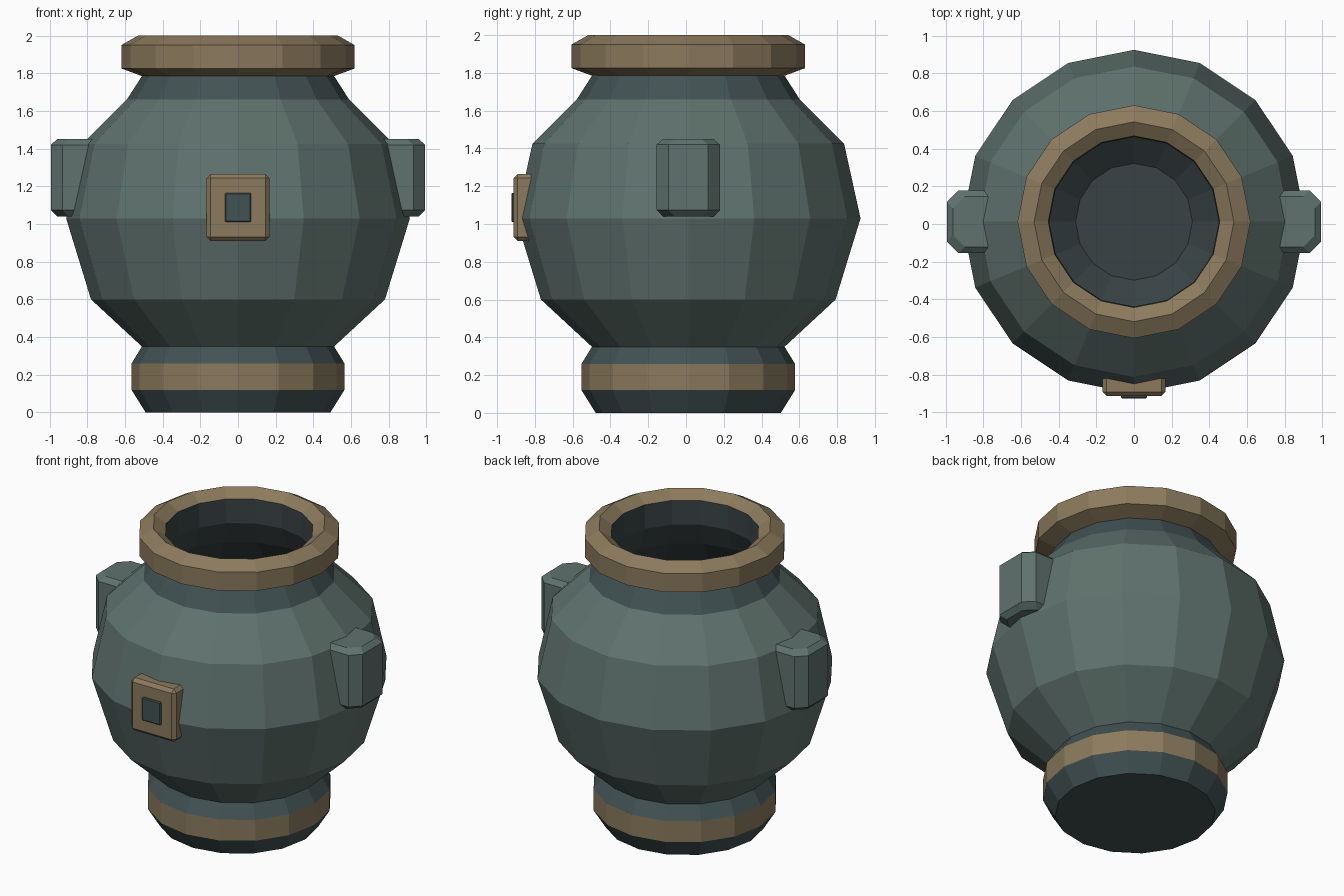
import bpy, bmesh, math

if "Cube" in bpy.data.objects:
    bpy.data.objects.remove(bpy.data.objects["Cube"])

CY = 0.012   # the pot axis sits slightly behind centre
SIDES = 16


def material(name, rgb):
    m = bpy.data.materials.new(name)
    m.diffuse_color = (*rgb, 1)
    m.use_nodes = True
    m.node_tree.nodes["Principled BSDF"].inputs["Base Color"].default_value = m.diffuse_color
    return m


GREEN = material("grey_green", (0.115, 0.17, 0.155))
SLATE = material("slate", (0.055, 0.085, 0.088))
TAN = material("tan", (0.26, 0.195, 0.11))
DARK = material("dark_inside", (0.04, 0.055, 0.058))


def finish(bm, name, mat):
    mesh = bpy.data.meshes.new(name)
    bm.to_mesh(mesh)
    bm.free()
    mesh.materials.append(mat)
    ob = bpy.data.objects.new(name, mesh)
    bpy.context.collection.objects.link(ob)
    return ob


def loft(bm, rings):
    """Join rings of points (counter-clockwise seen from above) with quads."""
    vr = [[bm.verts.new(p) for p in ring] for ring in rings]
    n = len(vr[0])
    for a, b in zip(vr, vr[1:]):
        for i in range(n):
            j = (i + 1) % n
            bm.faces.new((a[i], a[j], b[j], b[i]))
    return vr


def lathe(name, profile, mat, cap_start=False, cap_end=False):
    bm = bmesh.new()
    angles = [2 * math.pi * i / SIDES for i in range(SIDES)]
    vr = loft(bm, [[(r * math.cos(a), CY + r * math.sin(a), z) for a in angles]
                   for r, z in profile])
    if cap_start:
        bm.faces.new(vr[0][::-1])
    if cap_end:
        bm.faces.new(vr[-1])
    return finish(bm, name, mat)


def box(name, lo, hi, bevel, mat):
    bm = bmesh.new()
    bmesh.ops.create_cube(bm, size=1)
    for v in bm.verts:
        v.co = [(l + h) / 2 + c * (h - l) for l, h, c in zip(lo, hi, v.co)]
    bmesh.ops.bevel(bm, geom=bm.edges[:], offset=bevel, segments=1, affect='EDGES')
    return finish(bm, name, mat)


# Pot wall, from the foot up over the rim and down inside
lathe("foot", [(0.49, 0), (0.565, 0.12)], SLATE, cap_start=True)
lathe("foot_band", [(0.565, 0.12), (0.565, 0.26)], TAN)
lathe("foot_neck", [(0.565, 0.26), (0.51, 0.35)], SLATE)
lathe("body", [(0.51, 0.35), (0.78, 0.6), (0.912, 1.03), (0.825, 1.425), (0.59, 1.66)], GREEN)
lathe("neck", [(0.59, 1.66), (0.51, 1.785)], SLATE)
lathe("rim", [(0.51, 1.785), (0.618, 1.825), (0.618, 1.95), (0.53, 2.0), (0.455, 1.95)], TAN)
lathe("inside", [(0.455, 1.95), (0.45, 1.79), (0.52, 1.63), (0.74, 1.4), (0.82, 1.03),
                 (0.69, 0.63), (0.31, 0.34)], DARK, cap_end=True)

# Side lugs with chamfered outer corners
for name, s in (("right_lug", 1), ("left_lug", -1)):
    rings = []
    for z, inset in ((1.04, 0.033), (1.073, 0), (1.42, 0), (1.45, 0.033)):
        o, w, c = 0.993 - inset, 0.167 - inset, 0.062
        pts = [(0.72, -w), (o - c, -w), (o, -w + c), (o, w - c), (o - c, w), (0.72, w)]
        # rotate half a turn for the left side, keeping the winding
        rings.append([(s * x, CY + s * y, z) for x, y in pts])
    bm = bmesh.new()
    vr = loft(bm, rings)
    bm.faces.new(vr[0][::-1])
    bm.faces.new(vr[-1])
    finish(bm, name, GREEN)

# Front plate with its dark square stud
box("front_plate", (-0.167, -0.913, 0.91), (0.167, -0.79, 1.265), 0.022, TAN)
box("front_stud", (-0.07, -0.925, 1.01), (0.07, -0.86, 1.165), 0.006, SLATE)
